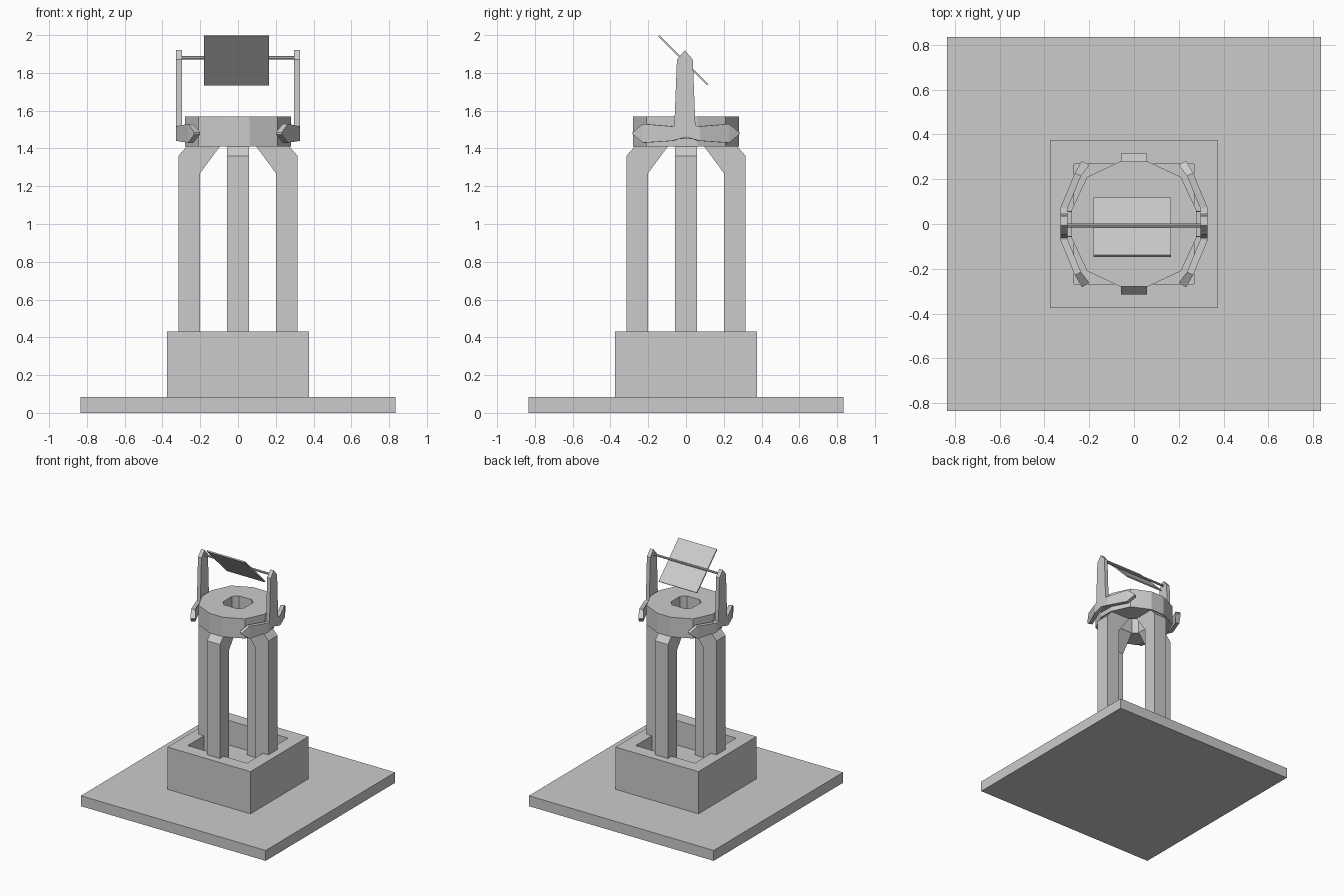
import bpy, bmesh
from math import radians
from mathutils import Matrix, Vector

old = bpy.data.objects.get("Cube")
if old:
    bpy.data.objects.remove(old, do_unlink=True)

grey = bpy.data.materials.new("plain grey")
grey.use_nodes = True
COLOUR = (0.6, 0.6, 0.6, 1)
grey.diffuse_color = COLOUR
grey.node_tree.nodes["Principled BSDF"].inputs["Base Color"].default_value = COLOUR


def finish(name, bm, turn=0):
    bmesh.ops.rotate(bm, verts=bm.verts, matrix=Matrix.Rotation(turn, 3, "Z"))
    bmesh.ops.recalc_face_normals(bm, faces=bm.faces)
    mesh = bpy.data.meshes.new(name)
    bm.to_mesh(mesh)
    bm.free()
    mesh.materials.append(grey)
    ob = bpy.data.objects.new(name, mesh)
    bpy.context.collection.objects.link(ob)
    return ob


def box(name, size, centre, tilt=0):
    bm = bmesh.new()
    bmesh.ops.create_cube(bm, size=1)
    bm.transform(Matrix.Translation(centre) @ Matrix.Rotation(tilt, 4, "X")
                 @ Matrix.Diagonal((*size, 1)))
    return finish(name, bm)


def prism(name, points, offset, turn=0):
    """Extrude a closed 3D outline along an offset."""
    bm = bmesh.new()
    face = bm.faces.new([bm.verts.new(p) for p in points])
    new = bmesh.ops.extrude_face_region(bm, geom=[face])["geom"]
    moved = [v for v in new if isinstance(v, bmesh.types.BMVert)]
    bmesh.ops.translate(bm, verts=moved, vec=Vector(offset))
    return finish(name, bm, turn)


def loft(name, sections, closed=False):
    """Skin a row of four-cornered sections."""
    bm = bmesh.new()
    rings = [[bm.verts.new(p) for p in s] for s in sections]
    pairs = list(zip(rings, rings[1:]))
    if closed:
        pairs.append((rings[-1], rings[0]))
    else:
        bm.faces.new(rings[0])
        bm.faces.new(rings[-1])
    for a, b in pairs:
        for i in range(4):
            j = (i + 1) % 4
            bm.faces.new((a[i], a[j], b[j], b[i]))
    return finish(name, bm)


def around(quarter):
    """Repeat a quarter outline four times about the z axis."""
    pts = list(quarter)
    for _ in range(3):
        pts += [(-y, x) for x, y in pts[-len(quarter):]]
    return pts


# Ground slab and hollow pedestal
box("base_slab", (1.67, 1.67, 0.085), (0, 0, 0.0425))
OUT, IN, LOW, TOP = 0.375, 0.267, 0.085, 0.43
loft("pedestal_wall", [[(OUT * x, OUT * y, LOW), (OUT * x, OUT * y, TOP),
                        (IN * x, IN * y, TOP), (IN * x, IN * y, LOW)]
                       for x, y in around([(1, 1)])], closed=True)
box("pedestal_floor", (0.54, 0.54, 0.15), (0, 0, 0.155))

# Four legs with chamfered shoulders and inner braces
leg = [(0.2, 0.2), (0.316, 0.2), (0.316, 1.36), (0.27, 1.412),
       (0.095, 1.412), (0.2, 1.27)]
for k, side in enumerate(("left", "back", "right", "front")):
    prism(side + "_leg", [(x, -0.058, z) for x, z in leg], (0, 0.116, 0),
          radians(90 * k))

# Twelve-sided collar with an eight-sided hole
outer = around([(0.28, -0.06), (0.28, 0.06), (0.21, 0.21)])
inner = around([(0.095, -0.058), (0.095, 0.058), (0.077, 0.077)])
loft("collar", [[(*o, 1.41), (*o, 1.57), (*i, 1.57), (*i, 1.41)]
                for o, i in zip(outer, inner)], closed=True)

# Clamp arms hugging the collar: outer xy, inner xy, bottom z, top z
half = [((0.328, 0), (0.297, 0), 1.46, 1.53),
        ((0.328, 0.075), (0.297, 0.068), 1.44, 1.517),
        ((0.264, 0.228), (0.237, 0.214), 1.43, 1.53),
        ((0.232, 0.283), (0.2, 0.262), 1.475, 1.485)]
stations = [((ox, -oy), (ix, -iy), lo, hi)
            for (ox, oy), (ix, iy), lo, hi in half[:0:-1]] + half
post = [(-0.057, 1.5), (0.057, 1.5), (0.055, 1.54), (0.042, 1.87),
        (0, 1.92), (-0.042, 1.87), (-0.055, 1.54)]
Y = -0.006
for side, s in (("left", 1), ("right", -1)):
    loft(side + "_clamp", [[(s * o[0], o[1], lo), (s * o[0], o[1], hi),
                            (s * i[0], i[1], hi), (s * i[0], i[1], lo)]
                           for o, i, lo, hi in stations])
    prism(side + "_post", [(s * 0.297, y + Y, z) for y, z in post],
          (s * 0.031, 0, 0))
    box(side + "_mount", (0.04, 0.11, 0.07), (s * 0.285, 0, 1.485))

# Cross rod and tilted panel
bm = bmesh.new()
bmesh.ops.create_cone(bm, cap_ends=True, segments=8, radius1=0.009,
                      radius2=0.009, depth=0.61)
bm.transform(Matrix.Translation((0, Y, 1.88)) @ Matrix.Rotation(radians(90), 4, "Y"))
finish("cross_rod", bm)
box("tilted_panel", (0.345, 0.365, 0.01), (-0.008, -0.014, 1.867), radians(-45))
